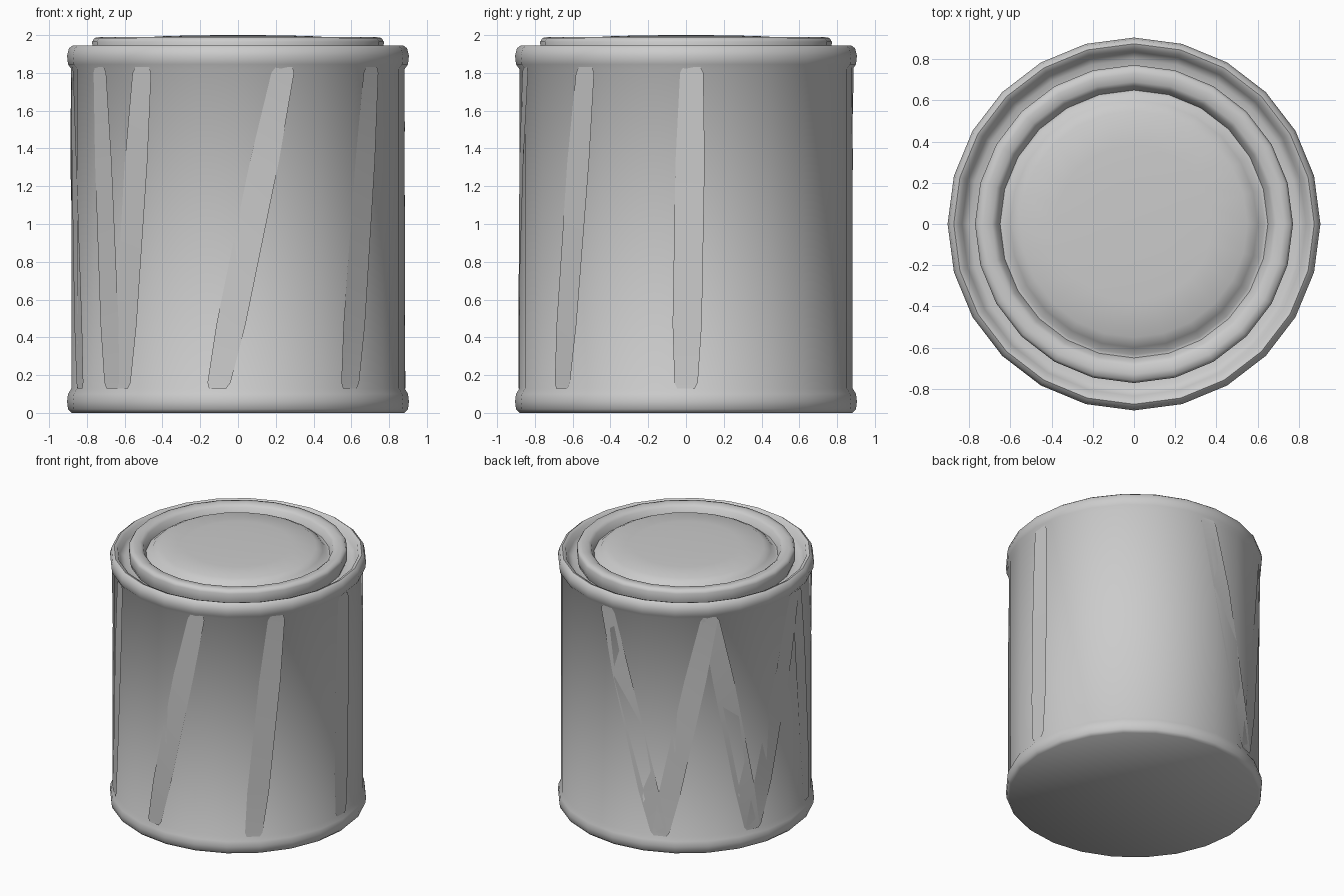
import bpy, bmesh
from math import sin, cos, radians, pi

if "Cube" in bpy.data.objects:
    bpy.data.objects.remove(bpy.data.objects["Cube"])

SIDES = 24


def finish(bm, name, angle):
    mesh = bpy.data.meshes.new(name)
    bm.to_mesh(mesh)
    bm.free()
    ob = bpy.data.objects.new(name, mesh)
    bpy.context.collection.objects.link(ob)
    bpy.ops.object.select_all(action='DESELECT')
    ob.select_set(True)
    bpy.context.view_layer.objects.active = ob
    bpy.ops.object.shade_smooth_by_angle(angle=radians(angle))
    return ob


def lathe(name, profile):
    """Revolve (radius, z) points around z; radius 0 becomes a pole."""
    bm = bmesh.new()
    rings = []
    for r, z in profile:
        if r == 0:
            rings.append([bm.verts.new((0, 0, z))] * SIDES)
        else:
            rings.append([bm.verts.new((r * cos(2 * pi * i / SIDES), r * sin(2 * pi * i / SIDES), z))
                          for i in range(SIDES)])
    for a, b in zip(rings, rings[1:]):
        for i in range(SIDES):
            j = (i + 1) % SIDES
            bm.faces.new(list(dict.fromkeys([a[i], a[j], b[j], b[i]])))
    bmesh.ops.recalc_face_normals(bm, faces=bm.faces)
    return finish(bm, name, 50)


# Can body: flat base, lower bead, straight wall, upper bead, groove around the lid
lathe("can_body", [
    (0, 0), (0.88, 0), (0.90, 0.02), (0.905, 0.06), (0.90, 0.10), (0.882, 0.13),
    (0.882, 1.82), (0.90, 1.845), (0.905, 1.89), (0.895, 1.93), (0.875, 1.945),
    (0.85, 1.935), (0.835, 1.89), (0.80, 1.865), (0.74, 1.865)])

# Pressed lid: raised ring, inner channel and shallow dome
lathe("lid", [
    (0.755, 1.86), (0.77, 1.90), (0.772, 1.965), (0.76, 1.985), (0.73, 1.99), (0.69, 1.985),
    (0.67, 1.97), (0.65, 1.92), (0.635, 1.92), (0.60, 1.96), (0.55, 1.985),
    (0.38, 1.995), (0.20, 1.999), (0, 2.0)])


# Slightly tilted streak facets on the wall: (angle at top, angle at bottom), 0 = front
def streak(name, top, bottom):
    bm = bmesh.new()
    rows = []
    for t, half, z in [(0, 3, 1.83), (0.02, 4, 1.80), (0.3, 5, 1.33),
                       (0.8, 5, 0.47), (0.98, 4, 0.16), (1, 3, 0.13)]:
        mid = top + (bottom - top) * t
        row = []
        for side, r in ((-1, 0.884), (1, 0.888)):
            a = radians(mid + side * half)
            row.append(bm.verts.new((r * sin(a), -r * cos(a), z)))
        rows.append(row)
    for (a, b), (c, d) in zip(rows, rows[1:]):
        bm.faces.new((a, c, d, b))
    return finish(bm, name, 40)


for n, (top, bottom) in enumerate([(53, 42), (16, -7), (-56, -49), (-35, -44), (92, 90),
                                   (176, 203), (226, 203), (226, 247), (275, 247), (277, 289)]):
    streak(f"wall_streak_{n + 1}", top, bottom)
